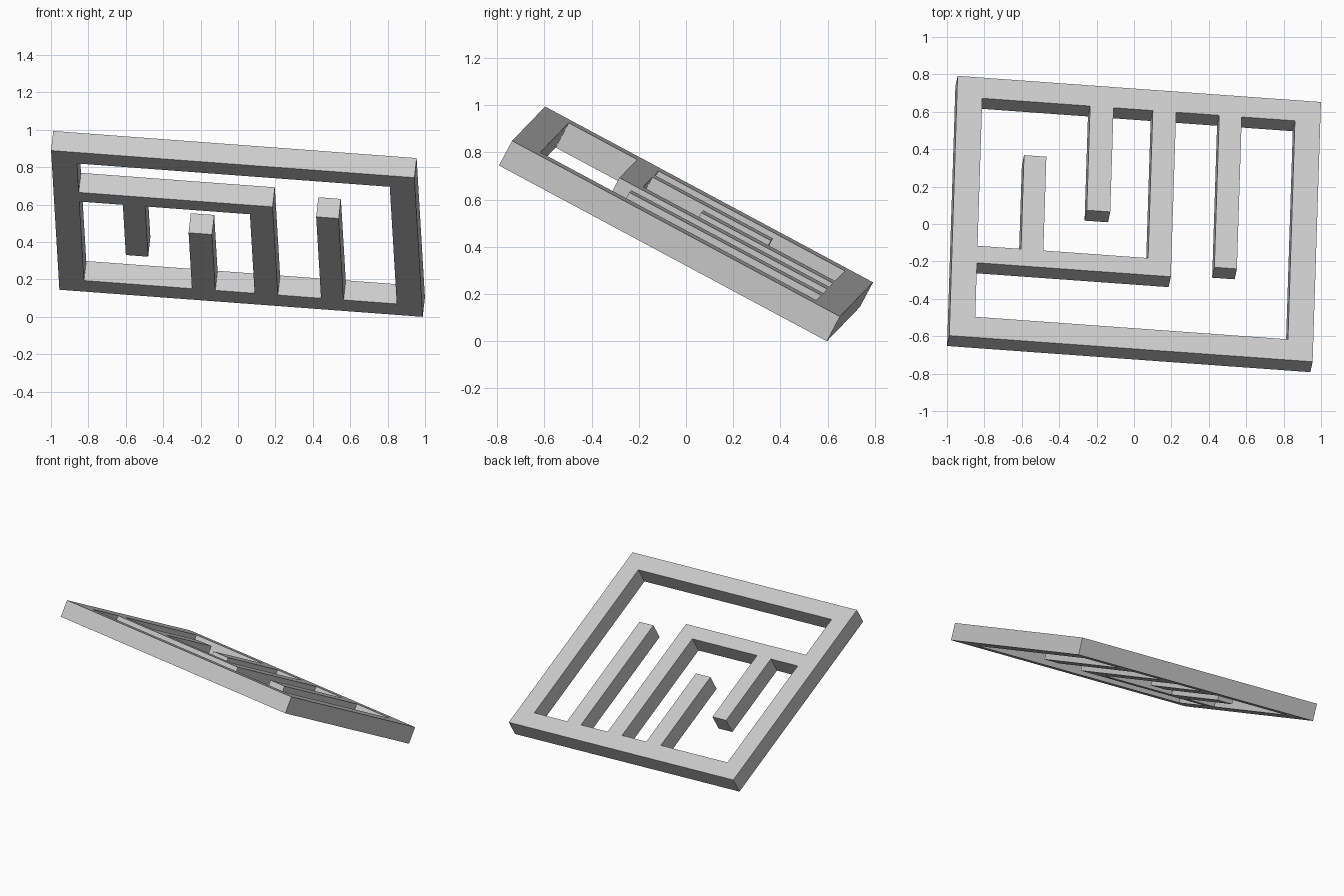
import bpy
import bmesh
from mathutils import Matrix, Vector

cube = bpy.data.objects.get("Cube")
if cube:
    bpy.data.objects.remove(cube, do_unlink=True)

# Single plain grey
grey = bpy.data.materials.new("plain_grey")
grey.use_nodes = True
colour = (0.6, 0.6, 0.6, 1)
grey.diffuse_color = colour
grey.node_tree.nodes["Principled BSDF"].inputs["Base Color"].default_value = colour

W, D, T = 1.953, 1.576, 0.119   # slab width, depth and thickness
SIDE, END = 0.136, 0.125        # rim bar widths

# Bars in the slab plane: left, right, front, back
bars = {
    "rim_left": (0, SIDE, 0, D),
    "rim_right": (W - SIDE, W, 0, D),
    "rim_front": (0, W, 0, END),
    "rim_back": (0, W, D - END, D),
    "cross_bar": (0, 1.178, 0.453, 0.556),
    "cross_bar_riser": (1.053, 1.178, 0.453, D),
    "short_finger": (0.716, 0.842, 0.819, D),
    "long_finger": (1.41, 1.531, 0.529, D),
    "opposed_finger": (0.37, 0.49, 0.453, 1.125),
}


def covered(x, y):
    return any(l < x < r and f < y < b for l, r, f, b in bars.values())


# Fill every grid cell that lies under a bar, giving one seamless sheet
xs = sorted({v for bar in bars.values() for v in bar[:2]})
ys = sorted({v for bar in bars.values() for v in bar[2:]})
bm = bmesh.new()
for x0, x1 in zip(xs, xs[1:]):
    for y0, y1 in zip(ys, ys[1:]):
        if covered((x0 + x1) / 2, (y0 + y1) / 2):
            corners = ((x0, y0), (x1, y0), (x1, y1), (x0, y1))
            bm.faces.new([bm.verts.new((x - W / 2, y - D / 2, -T / 2))
                          for x, y in corners])
bmesh.ops.remove_doubles(bm, verts=bm.verts[:], dist=0.0001)

# Thicken the sheet into a solid panel
top = bmesh.ops.extrude_face_region(bm, geom=bm.faces[:], use_keep_orig=True)
bmesh.ops.translate(bm, vec=(0, 0, T),
                    verts=[g for g in top["geom"] if isinstance(g, bmesh.types.BMVert)])
bmesh.ops.recalc_face_normals(bm, faces=bm.faces[:])

mesh = bpy.data.meshes.new("barred_panel")
bm.to_mesh(mesh)
bm.free()
mesh.materials.append(grey)
panel = bpy.data.objects.new("barred_panel", mesh)
bpy.context.collection.objects.link(panel)

# Tilt the panel: high at the front, low at the back
across = Vector((1.945, -0.14, -0.145)).normalized()
normal = across.cross(Vector((0.045, 1.39, -0.745))).normalized()
along = normal.cross(across)
tilt = Matrix((across, along, normal)).transposed().to_4x4()
panel.matrix_world = Matrix.Translation((0, 0, 0.497)) @ tilt
